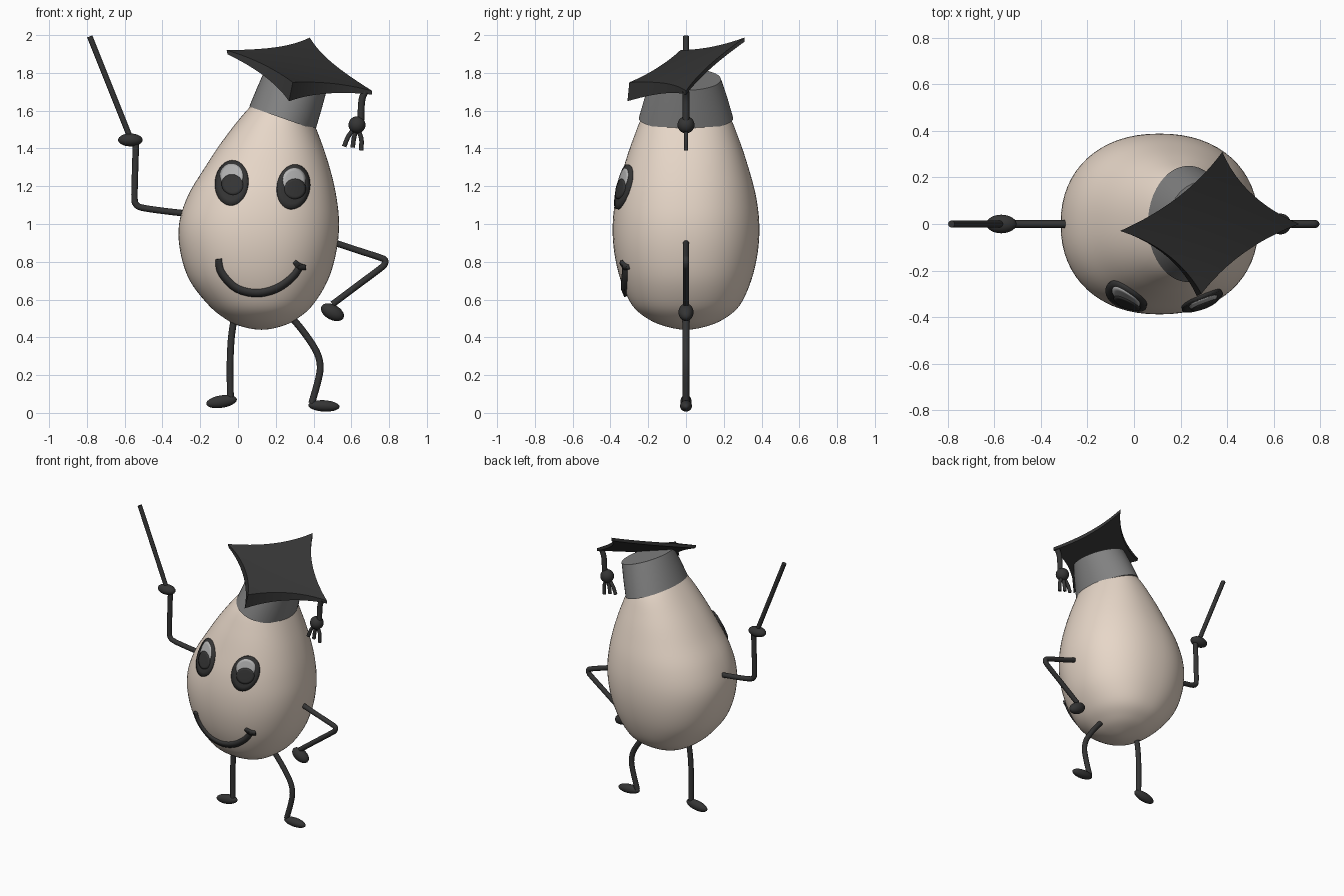
import bpy, bmesh
from math import cos, sin, pi, radians
from mathutils import Vector, Matrix

if "Cube" in bpy.data.objects:
    bpy.data.objects.remove(bpy.data.objects["Cube"])


def material(name, col):
    m = bpy.data.materials.new(name)
    m.diffuse_color = (*col, 1)
    m.use_nodes = True
    m.node_tree.nodes["Principled BSDF"].inputs["Base Color"].default_value = m.diffuse_color
    return m


SHELL = material("shell", (0.80, 0.68, 0.58))
DARK = material("dark", (0.035, 0.035, 0.035))
GREY = material("grey", (0.22, 0.22, 0.22))
LIGHT = material("light", (0.45, 0.45, 0.45))


def finish(name, bm, mat, angle=40):
    bmesh.ops.recalc_face_normals(bm, faces=bm.faces)
    me = bpy.data.meshes.new(name)
    bm.to_mesh(me)
    bm.free()
    ob = bpy.data.objects.new(name, me)
    bpy.context.collection.objects.link(ob)
    me.materials.append(mat)
    bpy.ops.object.select_all(action='DESELECT')
    ob.select_set(True)
    bpy.context.view_layer.objects.active = ob
    bpy.ops.object.shade_smooth_by_angle(angle=radians(angle))
    return ob


def skin(bm, rows, closed):
    """Quads between consecutive rows of points."""
    vs = [[bm.verts.new(p) for p in r] for r in rows]
    n = len(rows[0])
    for a, b in zip(vs, vs[1:]):
        for i in range(n if closed else n - 1):
            j = (i + 1) % n
            bm.faces.new((a[i], a[j], b[j], b[i]))
    return vs


def spline(pts, steps, first=None, last=None):
    """Catmull-Rom through tuples of any length."""
    p = [first or pts[0]] + list(pts) + [last or pts[-1]]
    out = []
    for a, b, c, d in zip(p, p[1:], p[2:], p[3:]):
        for s in range(steps):
            t = s / steps
            out.append(tuple(0.5 * (2 * q + (r - o) * t + (2 * o - 5 * q + 4 * r - w) * t * t
                                    + (3 * q - o - 3 * r + w) * t ** 3)
                             for o, q, r, w in zip(a, b, c, d)))
    return out + [tuple(pts[-1])]


# Egg body: height, left x, right x, half depth
PROFILE = [(.44, .125, .125, 0), (.46, .01, .235, .115), (.50, -.07, .315, .205),
           (.57, -.155, .395, .285), (.70, -.255, .475, .345), (.85, -.305, .52, .38),
           (1.0, -.312, .535, .388), (1.15, -.265, .52, .37), (1.3, -.175, .485, .33),
           (1.45, -.075, .435, .28), (1.6, .045, .375, .215), (1.7, .15, .33, .12),
           (1.74, .24, .24, 0)]
mirror = lambda r: (r[0], r[2], r[1], -r[3])
SLICES = spline(PROFILE, 5, mirror(PROFILE[1]), mirror(PROFILE[-2]))
POWER = 2.2


def sgn_pow(v):
    return (1 if v >= 0 else -1) * abs(v) ** (2 / POWER)


def egg_ring(z, l, r, d, n=64):
    return [((l + r) / 2 + (r - l) / 2 * sgn_pow(cos(2 * pi * i / n)),
             d * sgn_pow(sin(2 * pi * i / n)), z) for i in range(n)]


bm = bmesh.new()
skin(bm, [egg_ring(*s) for s in SLICES], True)
bmesh.ops.remove_doubles(bm, verts=bm.verts, dist=1e-5)
finish("egg_body", bm, SHELL, 60)


def on_egg(x, z):
    """Point on the front of the egg."""
    for a, b in zip(SLICES, SLICES[1:]):
        if a[0] <= z <= b[0]:
            t = (z - a[0]) / (b[0] - a[0])
            _, l, r, d = [u + (v - u) * t for u, v in zip(a, b)]
            k = min(1, abs((x - (l + r) / 2) / ((r - l) / 2)))
            return Vector((x, -d * (1 - k ** POWER) ** (1 / POWER), z))


def decal(name, rows, closed, mat, thick):
    bm = bmesh.new()
    skin(bm, [[on_egg(*p) for p in r] for r in rows], closed)
    bmesh.ops.remove_doubles(bm, verts=bm.verts, dist=1e-5)
    ob = finish(name, bm, mat)
    mod = ob.modifiers.new("thickness", 'SOLIDIFY')
    mod.thickness, mod.offset = thick, 0


def oval(name, cx, cz, rx, rz, mat, thick, tilt=-8):
    c, s = cos(radians(tilt)), sin(radians(tilt))
    rows = [[(cx + k * (rx * cos(a) * c - rz * sin(a) * s), cz + k * (rx * cos(a) * s + rz * sin(a) * c))
             for a in [2 * pi * i / 40 for i in range(40)]] for k in (0, .25, .5, .75, 1)]
    decal(name, rows, True, mat, thick)


def stroke(name, pts):
    """Ribbon along (x, z, half width)."""
    path = spline(pts, 6)
    rows = []
    for i, (x, z, w) in enumerate(path):
        a, b = path[max(i - 1, 0)], path[min(i + 1, len(path) - 1)]
        n = Vector((a[1] - b[1], b[0] - a[0])).normalized() * w
        rows.append([(x + n.x * k, z + n.y * k) for k in (-1, 0, 1)])
    decal(name, rows, False, DARK, .03)


# Face
for side, ex, ez in (("left", -.03, 1.215), ("right", .29, 1.195)):
    oval(side + "_eye", ex, ez, .085, .118, DARK, .026)
    oval(side + "_eye_shine", ex + .002, ez + .035, .058, .062, LIGHT, .034)
    oval(side + "_pupil", ex + .006, ez - .012, .054, .052, DARK, .042)
stroke("smile", [(-.10, .815, .014), (-.085, .745, .016), (-.01, .665, .017), (.095, .637, .018),
                 (.2, .66, .018), (.285, .72, .016), (.328, .782, .014)])
stroke("smile_corner", [(.298, .802, .01), (.322, .778, .016), (.352, .773, .012)])


def tube(name, pts, r, mat=DARK, steps=6):
    """Round tube along (x, z) points in the y = 0 plane."""
    path = spline(pts, steps) if len(pts) > 2 else list(pts)
    rows = []
    for i, (x, z) in enumerate(path):
        a, b = path[max(i - 1, 0)], path[min(i + 1, len(path) - 1)]
        n = Vector((a[1] - b[1], 0, b[0] - a[0])).normalized()
        rows.append([Vector((x, 0, z)) + r * (n * cos(t) + Vector((0, sin(t), 0)))
                     for t in [2 * pi * k / 14 for k in range(14)]])
    bm = bmesh.new()
    vs = skin(bm, rows, True)
    bm.faces.new(vs[0])
    bm.faces.new(vs[-1])
    finish(name, bm, mat)


def blob(name, x, z, sx, sy, sz, tilt=0):
    bm = bmesh.new()
    m = Matrix.Translation((x, 0, z)) @ Matrix.Rotation(radians(-tilt), 4, 'Y') @ Matrix.Diagonal((sx, sy, sz, 1))
    bmesh.ops.create_uvsphere(bm, u_segments=24, v_segments=14, radius=1, matrix=m)
    finish(name, bm, DARK, 60)


# Arms, hands and pointer
tube("left_arm", [(-.27, 1.055), (-.4, 1.07), (-.51, 1.087), (-.54, 1.105), (-.548, 1.14),
                  (-.545, 1.28), (-.54, 1.43)], .017)
blob("left_hand", -.57, 1.445, .065, .04, .034)
tube("pointer", [(-.56, 1.43), (-.785, 1.993)], .015)
tube("right_arm", [(.50, .905), (.63, .862), (.75, .823), (.778, .808), (.775, .785), (.75, .762),
                   (.62, .665), (.50, .575)], .017)
blob("right_hand", .5, .533, .066, .04, .04, -28)

# Legs and feet
tube("left_leg", [(-.015, .53), (-.035, .40), (-.042, .25), (-.04, .08)], .018)
blob("left_foot", -.087, .06, .082, .03, .033, 9)
tube("right_leg", [(.28, .51), (.35, .425), (.415, .325), (.435, .25), (.425, .175), (.39, .05)], .018)
blob("right_foot", .455, .037, .083, .032, .03, -3)

# Cap band: tilted elliptical frustum
tilt = Matrix.Rotation(radians(19.5), 3, 'Y')
bm = bmesh.new()
ends = skin(bm, [[Vector((.235, 0, 1.56)) + tilt @ Vector((rx * cos(a), ry * sin(a), h))
                  for a in [2 * pi * i / 48 for i in range(48)]]
                 for rx, ry, h in ((.186, .25, 0), (.18, .22, .11), (.172, .185, .218))], True)
bm.faces.new(ends[0])
bm.faces.new(ends[-1])
finish("cap_band", bm, GREY)

# Cap board: square with concave edges, thickest at the front corner
TOP = [Vector(p) for p in ((-.06, -.03, 1.92), (.38, .31, 1.987), (.71, 0, 1.705), (.29, -.30, 1.75))]
LOW = [Vector(p) for p in ((-.055, -.03, 1.898), (.38, .31, 1.965), (.71, 0, 1.685), (.27, -.31, 1.65))]
N = 12


def board_point(c, u, v):
    s, t = u * (1 - .17 * (1 - v * v)), v * (1 - .17 * (1 - u * u))
    s, t = (s + 1) / 2, (t + 1) / 2
    return c[0].lerp(c[1], s).lerp(c[3].lerp(c[2], s), t)


bm = bmesh.new()
sheets = [skin(bm, [[board_point(c, 2 * i / N - 1, 2 * j / N - 1) for i in range(N + 1)]
                    for j in range(N + 1)], False) for c in (TOP, LOW)]
rims = [g[0][:-1] + [r[-1] for r in g[:-1]] + g[-1][:0:-1] + [r[0] for r in g[:0:-1]] for g in sheets]
for i in range(4 * N):
    j = (i + 1) % (4 * N)
    bm.faces.new((rims[0][i], rims[0][j], rims[1][j], rims[1][i]))
finish("cap_board", bm, DARK, 35)

# Tassel
tube("tassel_cord", [(.672, 1.70), (.655, 1.65), (.65, 1.54)], .018)
blob("tassel_knot", .63, 1.525, .045, .045, .045)
for i, pts in enumerate(([(.62, 1.51), (.585, 1.465), (.562, 1.41)],
                         [(.625, 1.50), (.613, 1.45), (.607, 1.405)],
                         [(.635, 1.50), (.653, 1.45), (.652, 1.39)])):
    tube(f"tassel_strand_{i + 1}", pts, .012)
